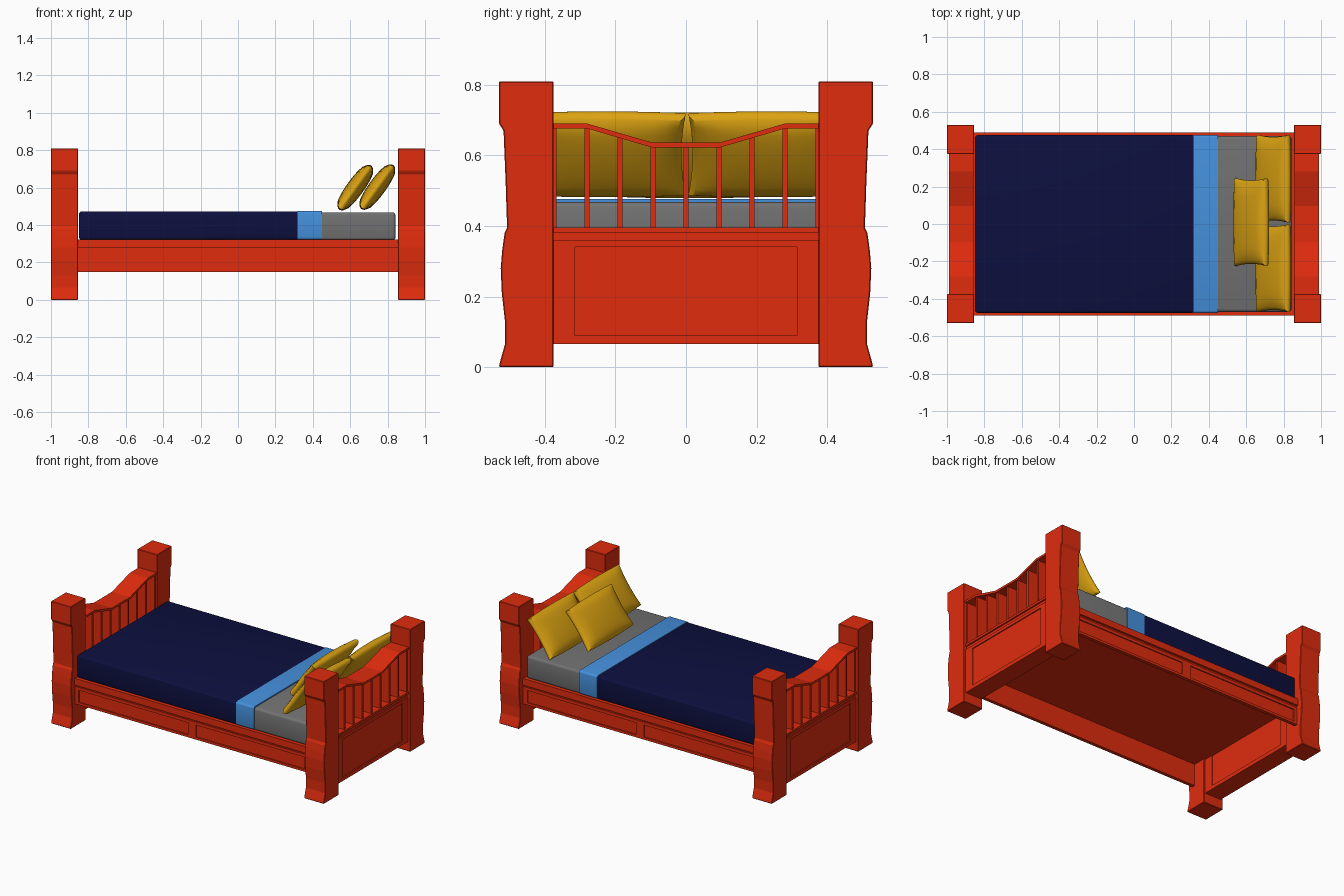
import bpy, bmesh, math
from mathutils import Matrix

if "Cube" in bpy.data.objects:
    bpy.data.objects.remove(bpy.data.objects["Cube"])


def material(name, rgb):
    m = bpy.data.materials.new(name)
    m.diffuse_color = (*rgb, 1)
    m.use_nodes = True
    m.node_tree.nodes["Principled BSDF"].inputs["Base Color"].default_value = m.diffuse_color
    return m


RED = material("red_paint", (0.74, 0.025, 0.004))
NAVY = material("navy_cloth", (0.004, 0.005, 0.05))
BLUE = material("light_blue_cloth", (0.06, 0.28, 0.72))
YELLOW = material("yellow_cloth", (0.72, 0.37, 0.006))
GREY = material("grey_cloth", (0.17, 0.17, 0.17))


def finish(name, bm, mat, mirror=None, smooth=None):
    bmesh.ops.recalc_face_normals(bm, faces=bm.faces)
    mesh = bpy.data.meshes.new(name)
    bm.to_mesh(mesh)
    bm.free()
    mesh.materials.append(mat)
    if smooth:
        mesh.shade_smooth()
        mesh.set_sharp_from_angle(angle=math.radians(smooth))
    ob = bpy.data.objects.new(name, mesh)
    bpy.context.collection.objects.link(ob)
    if mirror:
        ob.modifiers.new("mirror", 'MIRROR').use_axis = mirror
    return ob


def add_box(bm, x0, x1, y0, y1, z0, z1):
    m = Matrix.Translation(((x0 + x1) / 2, (y0 + y1) / 2, (z0 + z1) / 2))
    m = m @ Matrix.Diagonal((x1 - x0, y1 - y0, z1 - z0, 1))
    bmesh.ops.create_cube(bm, size=1, matrix=m)


def boxes(name, items, mat, mirror=None):
    bm = bmesh.new()
    for b in items:
        add_box(bm, *b)
    return finish(name, bm, mat, mirror)


def prism(name, yz, x0, x1, mat, mirror):
    """Extrude a closed y-z outline along x."""
    bm = bmesh.new()
    face = bm.faces.new([bm.verts.new((x0, y, z)) for y, z in yz])
    ext = bmesh.ops.extrude_face_region(bm, geom=[face])
    verts = [v for v in ext["geom"] if isinstance(v, bmesh.types.BMVert)]
    bmesh.ops.translate(bm, vec=(x1 - x0, 0, 0), verts=verts)
    return finish(name, bm, mat, mirror)


def soft_box(name, dims, mat, radius, along_x=False):
    bm = bmesh.new()
    add_box(bm, *dims)
    edges = [e for e in bm.edges
             if not along_x or abs(e.verts[0].co.x - e.verts[1].co.x) > 0.01]
    bmesh.ops.bevel(bm, geom=edges, offset=radius, segments=3, profile=0.5, affect='EDGES')
    return finish(name, bm, mat, smooth=35)


X, XY, Y = (True, False, False), (True, True, False), (False, True, False)

# Four corner posts with shaped outer edge and square cap
post = [(0.375, 0), (0.53, 0), (0.527, 0.015), (0.513, 0.065), (0.513, 0.13),
        (0.522, 0.21), (0.525, 0.28), (0.521, 0.33), (0.514, 0.38), (0.507, 0.395),
        (0.511, 0.52), (0.517, 0.67), (0.53, 0.69), (0.53, 0.81), (0.375, 0.81)]
p = prism("corner_posts", post, 0.855, 1.0, RED, XY)
bev = p.modifiers.new("bevel", 'BEVEL')
bev.width, bev.segments = 0.003, 1

# Head and foot panels: recessed core, frame and top ledge
boxes("end_panels", [
    (0.872, 0.978, -0.38, 0.38, 0.08, 0.385),
    (0.865, 0.985, -0.38, 0.38, 0.065, 0.09),
    (0.865, 0.985, -0.38, 0.38, 0.34, 0.36),
    (0.865, 0.985, -0.38, -0.315, 0.09, 0.34),
    (0.865, 0.985, 0.315, 0.38, 0.09, 0.34),
    (0.862, 0.988, -0.38, 0.38, 0.38, 0.395)], RED, X)

# Dipped top rails
dip = [(-0.38, 0.69), (-0.28, 0.69), (-0.095, 0.636), (0.095, 0.636), (0.28, 0.69), (0.38, 0.69)]
prism("end_top_rails", dip + [(y, z - 0.014) for y, z in reversed(dip)], 0.858, 0.99, RED, X)

# Upright slats below the rails
slats = []
for k in range(-4, 5):
    y = k * 0.0935
    a = abs(y)
    top = 0.63 if a < 0.1 else min(0.682, 0.63 + (a - 0.095) * 0.29)
    slats.append((0.868, 0.98, y - 0.0075, y + 0.0075, 0.39, top - 0.003))
boxes("end_slats", slats, RED, X)

# Side rails with two recessed panels and a groove
boxes("side_rails", [
    (-0.86, 0.86, 0.46, 0.476, 0.15, 0.32),
    (-0.86, 0.86, 0.47, 0.483, 0.15, 0.166),
    (-0.86, 0.86, 0.47, 0.483, 0.246, 0.266),
    (-0.86, 0.86, 0.47, 0.49, 0.278, 0.322),
    (-0.86, -0.83, 0.47, 0.483, 0.166, 0.246),
    (-0.03, 0.03, 0.47, 0.483, 0.166, 0.246),
    (0.825, 0.86, 0.47, 0.483, 0.166, 0.246)], RED, Y)

# Mattress base
boxes("base_board", [(-0.87, 0.87, -0.465, 0.465, 0.295, 0.318)], RED)

# Bedding
soft_box("mattress", (-0.84, 0.842, -0.47, 0.47, 0.318, 0.468), GREY, 0.016)
soft_box("blanket", (-0.85, 0.325, -0.475, 0.475, 0.321, 0.473), NAVY, 0.014)
soft_box("folded_sheet", (0.318, 0.45, -0.477, 0.477, 0.321, 0.476), BLUE, 0.014, True)


def pillow(name, loc, half_w=0.235, half_h=0.145):
    bm = bmesh.new()
    bmesh.ops.create_cube(bm, size=2)
    bmesh.ops.subdivide_edges(bm, edges=bm.edges[:], cuts=11, use_grid_fill=True)
    for v in bm.verts:
        a, b, c = v.co
        bulge = max(0, (1 - a * a) * (1 - b * b)) ** 0.5
        pinch = 1 - 0.07 * c * c
        v.co = (a * half_h * (1 - 0.04 * b * b) * pinch,
                b * half_w * (1 - 0.05 * (1 - a * a)) * pinch,
                c * (0.02 + 0.026 * bulge))
    bm.transform(Matrix.Translation(loc) @ Matrix.Rotation(math.radians(-54), 4, 'Y'))
    return finish(name, bm, YELLOW, smooth=50)


# Two leaning back pillows and one in front
pillow("back_pillow_left", (0.745, -0.236, 0.603))
pillow("back_pillow_right", (0.745, 0.242, 0.603))
pillow("front_pillow", (0.627, 0.01, 0.6))
